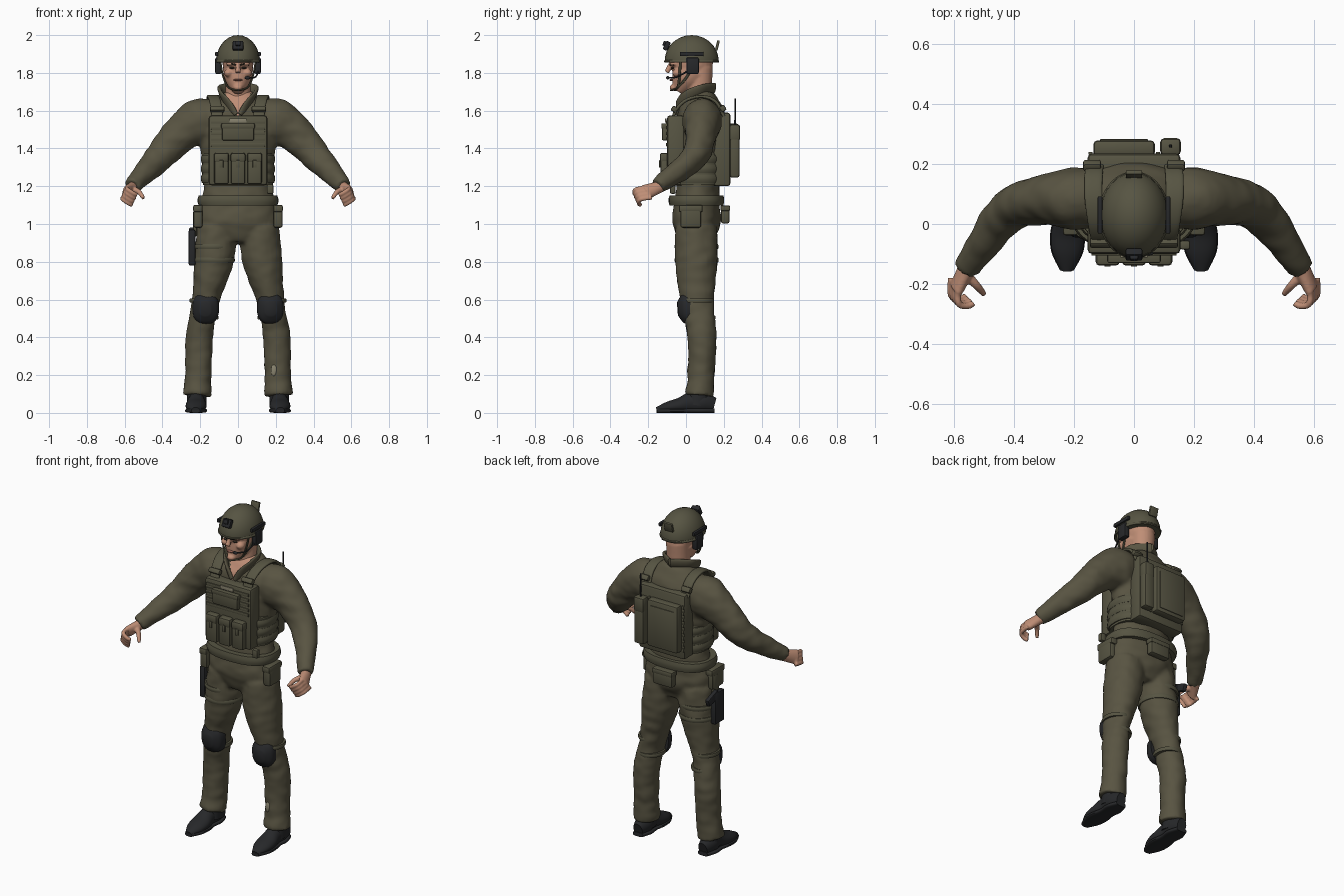
import bpy, bmesh, math
from mathutils import Vector, Matrix, noise

if "Cube" in bpy.data.objects:
    bpy.data.objects.remove(bpy.data.objects["Cube"])

def material(name, red, green, blue):
    mat = bpy.data.materials.new(name)
    mat.use_nodes = True
    mat.diffuse_color = (red, green, blue, 1)
    mat.node_tree.nodes["Principled BSDF"].inputs["Base Color"].default_value = (red, green, blue, 1)
    return mat

OLIVE = material("olive cloth", .098, .088, .054)
GEAR = material("olive gear", .094, .089, .055)
BLACK = material("black rubber", .02, .021, .023)
SKIN = material("skin", .52, .27, .18)
LIP = material("lips", .36, .15, .11)
BROWN = material("dark brown hair", .04, .03, .02)
TAN = material("tan patch", .25, .23, .16)
SIDEWAYS, FORWARD, UP = Vector((1, 0, 0)), Vector((0, 1, 0)), Vector((0, 0, 1))
bm = bmesh.new()  # shapes collect here until finish() turns them into a part

def line(start, end, count):
    """Evenly spaced points from start to end."""
    return [Vector(start).lerp(Vector(end), i / (count - 1)) for i in range(count)]

def spline(points, steps):
    """Catmull-Rom resampling of rows of numbers."""
    rows, last = [], len(points) - 1
    for i in range(last):
        near = (points[max(i - 1, 0)], points[i], points[i + 1], points[min(i + 2, last)])
        for step in range(steps):
            t = step / steps
            rows.append([b + t / 2 * (c - a + t * (2 * a - 5 * b + 4 * c - d + t * (3 * b - a - 3 * c + d)))
                         for a, b, c, d in zip(*near)])
    return rows + [points[last]]

def tube(path, radii, depths=None, ref=SIDEWAYS, sides=24, power=1, steps=4):
    """Oval loft along a path: radii run along ref, depths across it."""
    depths = depths or radii
    radii = radii if isinstance(radii, list) else [radii] * len(path)
    depths = depths if isinstance(depths, list) else [depths] * len(path)
    rows = spline([(*p, r, d) for p, r, d in zip(path, radii, depths)], steps)
    rings = []
    for i, (x, y, z, radius, depth) in enumerate(rows):
        ahead, behind = rows[min(i + 1, len(rows) - 1)], rows[max(i - 1, 0)]
        along = (Vector(ahead[:3]) - Vector(behind[:3])).normalized()
        across = (ref - along * ref.dot(along)).normalized()
        normal = along.cross(across)
        ring = []
        for side in range(sides):
            angle = math.tau * side / sides
            c, s = math.cos(angle), math.sin(angle)
            ring.append(bm.verts.new(Vector((x, y, z)) + across * math.copysign(abs(c) ** power, c) * radius
                                     + normal * math.copysign(abs(s) ** power, s) * depth))
        rings.append(ring)
    for low, high in zip(rings, rings[1:]):
        for j in range(sides):
            bm.faces.new((low[j - 1], low[j], high[j], high[j - 1]))
    bm.faces.new(rings[0])
    bm.faces.new(rings[-1])

def band(at, width, depth, height, power=.8):
    """Flat-sided hoop with softened rims."""
    half, rim = UP * height / 2, [.97, 1, 1, .97]
    tube(line(Vector(at) - half, Vector(at) + half, len(rim)), [width * r for r in rim],
         [depth * r for r in rim], sides=40, power=power, steps=1)

def ball(at, size):
    bmesh.ops.create_uvsphere(bm, u_segments=24, v_segments=14, radius=1,
                              matrix=Matrix.Translation(at) @ Matrix.Diagonal((*size, 1)))

def box(at, size, tilt=0):
    place = Matrix.Translation(at) @ Matrix.Rotation(tilt, 4, 'X') @ Matrix.Diagonal((*size, 1))
    verts = bmesh.ops.create_cube(bm, size=1, matrix=place)["verts"]
    bmesh.ops.bevel(bm, geom=list({e for v in verts for e in v.link_edges}), segments=2,
                    offset=min(*size, .06) / 4, affect='EDGES', profile=.5)

def pouch(at, size):
    """Rounded box with an overhanging lid."""
    at, size = Vector(at), Vector(size)
    box(at, size)
    box(at + UP * size.z * .35, Matrix.Diagonal((1.05, 1.15, .32)) @ size)

def finish(name, mat, mirror=False, voxel=0, angle=40):
    bmesh.ops.recalc_face_normals(bm, faces=bm.faces[:])
    mesh = bpy.data.meshes.new(name)
    bm.to_mesh(mesh)
    bm.clear()
    obj = bpy.data.objects.new(name, mesh)
    bpy.context.collection.objects.link(obj)
    if voxel:
        fuse = obj.modifiers.new("Fuse", 'REMESH')
        fuse.mode, fuse.voxel_size = 'VOXEL', voxel
        obj.modifiers.new("Soften", 'SMOOTH').iterations = 4
        mesh = bpy.data.meshes.new_from_object(obj.evaluated_get(bpy.context.evaluated_depsgraph_get()))
        obj.modifiers.clear()
        obj.data = mesh
    mesh.materials.clear()
    mesh.materials.append(mat)
    mesh.shade_smooth()
    if not voxel:
        mesh.set_sharp_from_angle(angle=math.radians(angle))
    if mirror:
        obj.modifiers.new("Mirror", 'MIRROR')
    return obj

# Uniform: torso, sleeves and trousers fused into one cloth surface
widths = [.12, .21, .2, .18, .18, .2, .21, .2, .08]
tube(line((0, .05, .9), (0, .085, 1.7), len(widths)), widths, [.03 + w * .46 for w in widths], sides=40)
sleeve = [(.1, .09, 1.57), (.2, .085, 1.54), (.3, .08, 1.48), (.42, .04, 1.35), (.56, -.15, 1.2)]
trouser = [(.11, .055, .98), (.13, .055, .8), (.175, .06, .58), (.205, .085, .4), (.21, .08, .2), (.217, .07, .09)]
for side in (1, -1):
    flip = Matrix.Diagonal((side, 1, 1))
    tube([flip @ Vector(p) for p in sleeve], [.09, .105, .083, .07, .042], [.09, .125, .1, .077, .045], FORWARD)
    tube([flip @ Vector(p) for p in trouser], [.105, .105, .07, .073, .07, .077], [.11, .112, .088, .077, .07, .077])
uniform = finish("uniform", OLIVE, voxel=.011)
uniform.data.materials.append(SKIN)
for vert in uniform.data.vertices:  # soft cloth folds
    x, y, z = vert.co * 14
    vert.co += vert.normal * noise.noise(Vector((x, y, z * 1.5))) * .005
for face in uniform.data.polygons:  # open neckline
    x, y, z = face.center
    face.material_index = int(y < .06 and abs(x) < (z - 1.57) * .55)
tube([(.01, -.045, 1.58), (.05, -.03, 1.635), (.085, .01, 1.68), (.085, .08, 1.71), (0, .15, 1.72)],
     [.012, .028, .03, .03, .028], .011, ref=Vector((.4, 0, 1)))
finish("collar", OLIVE, mirror=True)

# Head and neck, with face details
ball((0, .03, 1.86), (.083, .114, .1))
tube(line((0, -.045, 1.703), (0, .03, 1.82), 3), [.028, .068, .08], [.03, .077, .107])
tube(line((0, .065, 1.57), (0, .075, 1.83), 3), [.075, .066, .068])
tube(line((0, -.078, 1.85), (0, -.102, 1.803), 3), [.01, .012, .017], .014)
ball((0, -.063, 1.722), (.026, .024, .018))
for side in (1, -1):
    ball((side * .033, -.064, 1.848), (.03, .022, .012))
    ball((side * .05, -.045, 1.8), (.024, .028, .022))
finish("head", SKIN, voxel=.006)
ball((.031, -.072, 1.826), (.014, .008, .005))
tube([(.012, -.084, 1.842), (.035, -.08, 1.848), (.056, -.064, 1.844)], .005, ref=UP, sides=8)
finish("eyes_and_brows", BROWN, mirror=True)
ball((0, -.078, 1.763), (.024, .009, .006))
finish("lips", LIP)

# Hands with curled fingers and a thumb
tube(line((.55, -.13, 1.2), (.592, -.215, 1.168), 3), [.03, .036, .042], [.03, .026, .022], Vector((-.3, -.3, 1)))
for finger in range(4):
    knuckle = Vector((.61, -.2, 1.14)) + finger * Vector((-.008, -.008, .018))
    curl = [(0, .02, 0), (0, -.04, -.01), (-.03, -.05, -.03), (-.05, -.04, -.04)]
    tube([knuckle + Vector(bend) for bend in curl], .0115, ref=UP, sides=10)
tube([(.56, -.17, 1.185), (.525, -.205, 1.17), (.5, -.235, 1.135)], [.018, .014, .01], ref=UP, sides=10)
finish("hands", SKIN, mirror=True, voxel=.005)

# Boots: shaft, upper and sole, from heel to toe
tube(line((.218, .06, .04), (.218, .075, .14), 2), .052, .06)
widths, heights = [.03, .05, .045, .055, .05, .02], [.04, .055, .055, .04, .03, .015]
foot = line((.218, .15, 0), (.224, -.155, 0), len(widths))
tube([p + UP * h for p, h in zip(foot, heights)], widths, heights)
tube([p + UP * .012 for p in foot], [w + .003 for w in widths], .012, power=.6)
finish("boots", BLACK, mirror=True)

# Helmet shell, rim, rear tab and front mount
ball((0, .03, 1.864), (.115, .143, .136))
bmesh.ops.bisect_plane(bm, geom=bm.verts[:] + bm.edges[:] + bm.faces[:], plane_co=UP * 1.86,
                       plane_no=-UP, clear_outer=True)
finish("helmet", GEAR).modifiers.new("Thickness", 'SOLIDIFY').thickness = .012
band((0, .03, 1.861), .118, .146, .014, power=1)
box((0, .166, 1.945), (.055, .014, .055), tilt=-.25)
finish("helmet_rim_and_rear_tab", GEAR)
box((0, -.102, 1.943), (.056, .026, .05), tilt=-.45)
box((0, -.112, 1.955), (.028, .02, .026), tilt=-.3)
finish("helmet_front_mount", BLACK)

# Headset, side rails, microphone and chin strap
box((.113, .03, 1.9), (.016, .125, .022))
box((.104, .035, 1.838), (.034, .066, .088))
finish("headset_and_rails", BLACK, mirror=True)
tube([(.108, .01, 1.81), (.092, -.05, 1.778), (.055, -.092, 1.774)], .0045, ref=UP, sides=8)
ball((.05, -.097, 1.774), (.015, .009, .009))
finish("microphone", BLACK)
for y in (-.03, .05):
    tube([(.094, y, 1.86), (.078, y / 2 - .02, 1.78), (.05, -.045, 1.722), (0, -.08, 1.708)],
         .007, .005, ref=FORWARD, sides=8)
finish("chin_strap", GEAR, mirror=True)

# Front carrier: plate, webbing rows, upper pouch and three magazine pouches
box((0, -.055, 1.39), (.31, .09, .37))
for row in range(5):
    box((0, -.101, 1.42 + row * .03), (.285, .008, .018))
pouch((0, -.11, 1.487), (.17, .036, .09))
for column in (-1, 0, 1):
    pouch((column * .088, -.113, 1.293), (.076, .045, .165))
    box((column * .088, -.138, 1.318), (.02, .008, .04))
box((.17, -.07, 1.185), (.035, .03, .05))
finish("front_carrier", GEAR)
box((0, -.108, 1.548), (.09, .008, .022))
finish("chest_patch", TAN)

# Shoulder straps with buckles, and side bands
tube([(.11, -.07, 1.56), (.115, -.045, 1.615), (.125, .01, 1.66), (.135, .09, 1.675), (.135, .16, 1.645),
      (.13, .2, 1.57)], .03, .009, power=.6)
box((.11, -.062, 1.608), (.075, .03, .03), tilt=-.6)
box((.14, .195, 1.612), (.06, .03, .032), tilt=.6)
finish("shoulder_straps", GEAR, mirror=True)
for row in range(3):
    band((0, .06, 1.24 + row * .052), .197, .14, .044)
band((0, .06, 1.292), .19, .134, .17)
finish("side_bands", GEAR)

# Back carrier with lacing, flat pack, radio and antenna
box((0, .19, 1.395), (.31, .09, .39))
for row in range(8):
    for x in (-.145, .08):
        box((x, .236, 1.26 + row * .037), (.014, .01, .022))
box((-.033, .252, 1.39), (.205, .054, .285))
box((-.033, .279, 1.385), (.16, .008, .23))
finish("back_carrier_and_pack", GEAR)
pouch((.122, .258, 1.385), (.066, .05, .28))
finish("radio_pouch", GEAR)
tube(line((.122, .26, 1.52), (.122, .26, 1.665), 4), [.006, .004, .004, .004], sides=8)
finish("antenna", BLACK)

# Belt and pouches
band((0, .055, 1.125), .214, .147, .052)
pouch((0, .208, 1.05), (.13, .045, .095))
finish("belt_and_rear_pouch", GEAR)
pouch((.212, .025, 1.04), (.048, .11, .12))
finish("side_pouches", GEAR, mirror=True)

# Thigh holster on the right leg
box((-.243, .045, .875), (.036, .09, .19))
box((-.246, .1, .945), (.026, .1, .045), tilt=-.35)
finish("holster", BLACK)
box((-.228, .045, 1), (.02, .05, .13))
for z in (.88, .81):
    band((-.128, .056, z), .111, .117, .026, power=1)
finish("holster_straps", GEAR)

# Knee pads, their straps, and a worn patch on the left shin
tube(line((.17, .03, .555), (.174, -.044, .55), 4), [.07, .07, .062, .03], [.085, .083, .074, .036], power=.8)
finish("knee_pads", BLACK, mirror=True, angle=60)
for y, z in ((.063, .595), (.07, .505)):
    band((.18, y, z), .077, .086, .022, power=1)
finish("knee_straps", GEAR, mirror=True)
ball((.19, .014, .225), (.016, .008, .03))
finish("shin_patch", TAN)
